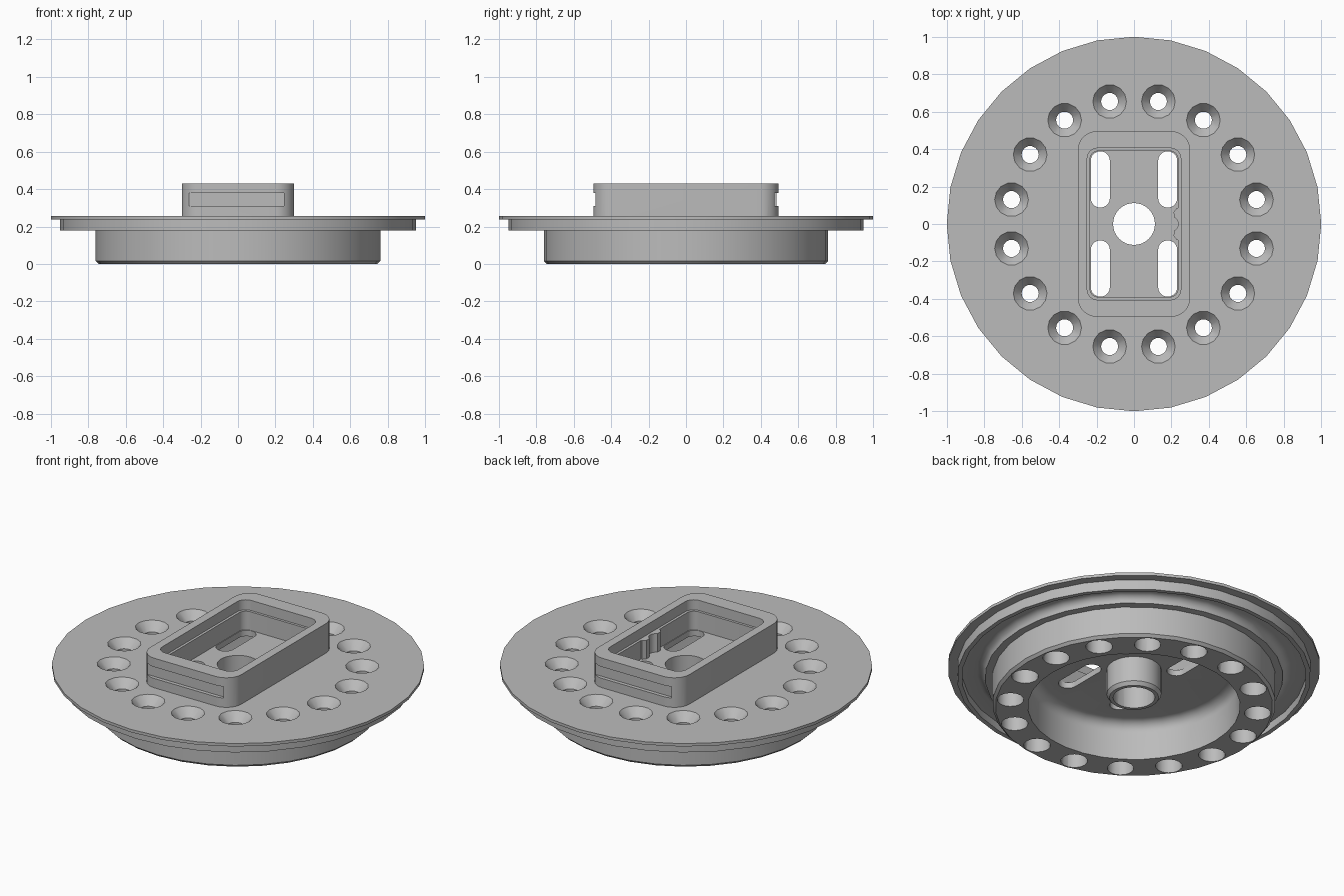
import bpy, bmesh, math

if "Cube" in bpy.data.objects:
    bpy.data.objects.remove(bpy.data.objects["Cube"])

grey = bpy.data.materials.new("grey")
grey.diffuse_color = (0.5, 0.5, 0.5, 1)
grey.use_nodes = True
grey.node_tree.nodes["Principled BSDF"].inputs["Base Color"].default_value = grey.diffuse_color


def finish(name, bm):
    bmesh.ops.remove_doubles(bm, verts=bm.verts, dist=1e-5)
    bmesh.ops.recalc_face_normals(bm, faces=bm.faces)
    me = bpy.data.meshes.new(name)
    bm.to_mesh(me)
    bm.free()
    me.materials.append(grey)
    ob = bpy.data.objects.new(name, me)
    bpy.context.collection.objects.link(ob)
    return ob


def lathe(name, profile, seg, cx=0, cy=0):
    """Revolve a closed (radius, z) loop around a vertical axis."""
    bm = bmesh.new()
    rings = []
    for i in range(seg):
        a = 2 * math.pi * i / seg
        rings.append([bm.verts.new((cx + r * math.cos(a), cy + r * math.sin(a), z))
                      for r, z in profile])
    n = len(profile)
    for i in range(seg):
        p, q = rings[i], rings[(i + 1) % seg]
        for j in range(n):
            k = (j + 1) % n
            if profile[j][0] == 0 and profile[k][0] == 0:
                continue
            if profile[j][0] == 0:
                bm.faces.new((p[j], q[k], p[k]))
            elif profile[k][0] == 0:
                bm.faces.new((p[j], q[j], p[k]))
            else:
                bm.faces.new((p[j], q[j], q[k], p[k]))
    return finish(name, bm)


def prism(name, outline, z0, z1):
    bm = bmesh.new()
    face = bm.faces.new([bm.verts.new((x, y, z0)) for x, y in outline])
    ext = bmesh.ops.extrude_face_region(bm, geom=[face])
    for v in ext["geom"]:
        if isinstance(v, bmesh.types.BMVert):
            v.co.z = z1
    return finish(name, bm)


def arc(cx, cy, r, a0, a1, n):
    return [(cx + r * math.cos(math.radians(a0 + (a1 - a0) * i / n)),
             cy + r * math.sin(math.radians(a0 + (a1 - a0) * i / n))) for i in range(n + 1)]


def rounded(hx, hy, r, cx=0, cy=0, n=8):
    pts = []
    for k, (sx, sy) in enumerate([(1, 1), (-1, 1), (-1, -1), (1, -1)]):
        pts += arc(cx + sx * (hx - r), cy + sy * (hy - r), r, 90 * k, 90 * k + 90, n)
    return pts


def boolean(target, tool, op):
    m = target.modifiers.new("cut", "BOOLEAN")
    m.operation, m.solver, m.object = op, "EXACT", tool
    bpy.context.view_layer.objects.active = target
    bpy.ops.object.modifier_apply(modifier=m.name)
    bpy.data.objects.remove(tool)


# Flange, rim, drum and central post as one revolved section
section = [(0.10, 0.255), (1, 0.255), (1, 0.238), (0.95, 0.238), (0.95, 0.18), (0.925, 0.18),
           (0.925, 0.225)]
section += arc(0.845, 0.18, 0.045, 90, 180, 5)
section += [(0.76, 0.178), (0.76, 0.015), (0.745, 0), (0.57, 0)]
section += arc(0.51, 0.165, 0.06, 0, 90, 6)
section += [(0.147, 0.225), (0.147, 0.075), (0.132, 0.055), (0.10, 0.055)]
body = lathe("flanged_body", section, 32)

# Raised rounded housing with a stepped pocket
boolean(body, prism("housing", rounded(0.30, 0.495, 0.1), 0.24, 0.43), "UNION")
boolean(body, prism("pocket", rounded(0.235, 0.39, 0.045), 0.26, 0.5), "DIFFERENCE")
boolean(body, prism("pocket_step", rounded(0.25, 0.405, 0.055), 0.37, 0.5), "DIFFERENCE")

# Central bore
boolean(body, prism("bore", arc(0, 0, 0.112, 0, 348.75, 31), -0.1, 0.5), "DIFFERENCE")

# Long slots in the pocket floor
for sx in (-1, 1):
    for sy in (-1, 1):
        slot = rounded(0.051, 0.15, 0.0505, sx * 0.18, sy * 0.238)
        boolean(body, prism("slot", slot, 0.15, 0.34), "DIFFERENCE")

# Grooves across the two short ends of the housing
for s in (-1, 1):
    groove = [(s * -0.245, s * 0.6), (s * 0.265, s * 0.6),
              (s * 0.265, s * 0.473), (s * -0.245, s * 0.473)]
    boolean(body, prism("groove", groove, 0.31, 0.378), "DIFFERENCE")

# Sixteen countersunk holes, counterbored from below
hole = [(0, -0.05), (0.072, -0.05), (0.072, 0.185), (0.046, 0.185), (0.046, 0.205),
        (0.099, 0.265), (0, 0.265)]
for i in range(16):
    a = math.radians(11.25 + 22.5 * i)
    boolean(body, lathe("hole", hole, 14, 0.667 * math.cos(a), 0.667 * math.sin(a)), "DIFFERENCE")

# Notched guide rib on the pocket wall
rib = [(0.245, -0.085), (0.245, 0.085), (0.228, 0.085), (0.212, 0.065)]
rib += arc(0.196, 0, 0.04, 65, -65, 8) + [(0.212, -0.065), (0.228, -0.085)]
guide = prism("guide_rib", rib, 0.25, 0.37)

for ob in (body, guide):
    bpy.ops.object.select_all(action="DESELECT")
    ob.select_set(True)
    bpy.context.view_layer.objects.active = ob
    bpy.ops.object.shade_smooth_by_angle(angle=math.radians(32))
